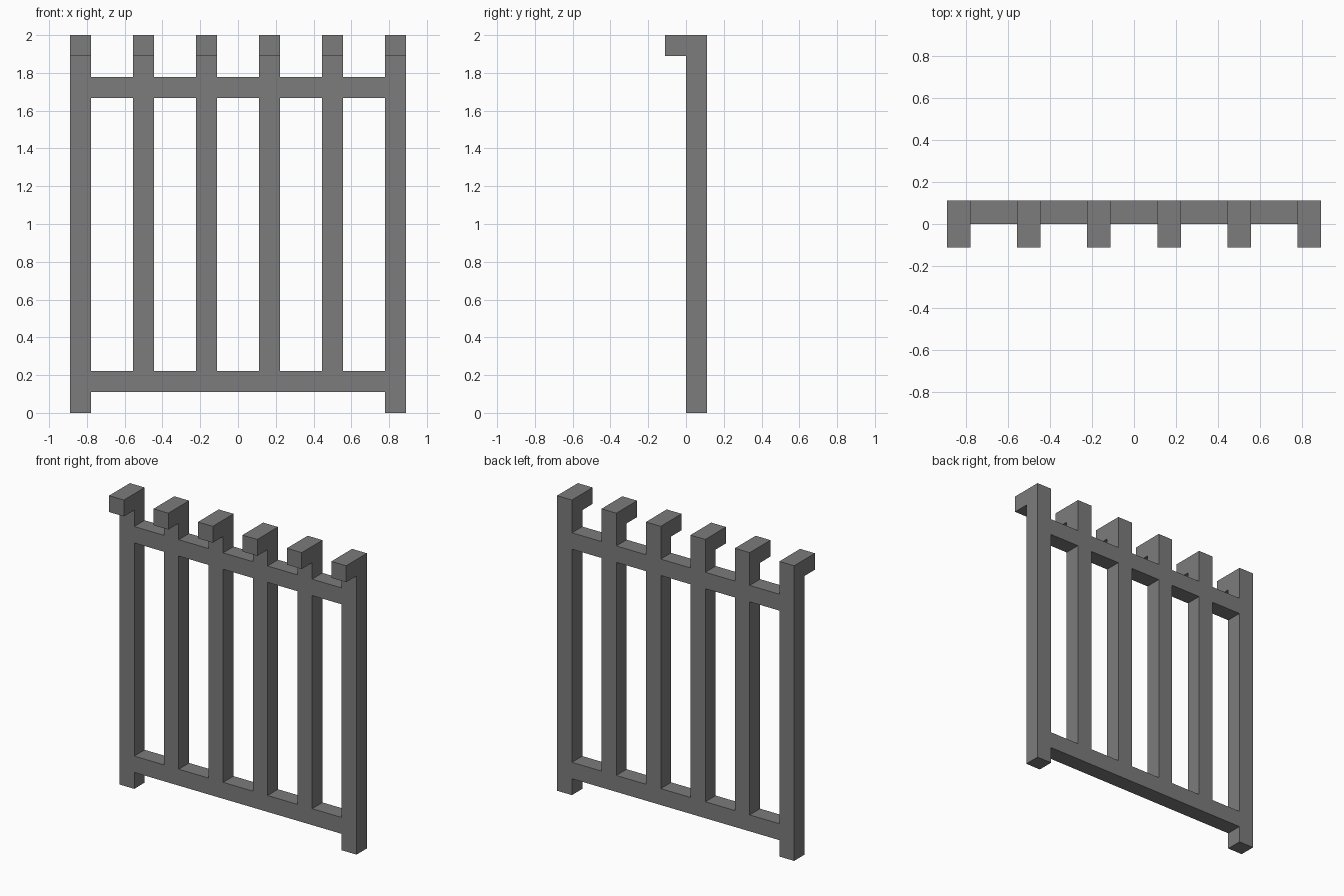
import bpy, bmesh

if "Cube" in bpy.data.objects:
    bpy.data.objects.remove(bpy.data.objects["Cube"])

U = 1 / 9                                   # square bar thickness
CENTERS = [(-5 + 2 * i) / 6 for i in range(6)]

metal = bpy.data.materials.new("dark grey metal")
metal.diffuse_color = (0.2, 0.2, 0.2, 1)
metal.use_nodes = True
metal.node_tree.nodes["Principled BSDF"].inputs["Base Color"].default_value = metal.diffuse_color


def extrude_profile(name, profile, x0, x1, caps=True):
    """Extrude a closed (y, z) profile along x."""
    bm = bmesh.new()
    a = [bm.verts.new((x0, y, z)) for y, z in profile]
    b = [bm.verts.new((x1, y, z)) for y, z in profile]
    n = len(profile)
    for i in range(n):
        j = (i + 1) % n
        bm.faces.new((a[i], a[j], b[j], b[i]))
    if caps:
        bm.faces.new(a)
        bm.faces.new(b[::-1])
        bmesh.ops.recalc_face_normals(bm, faces=bm.faces)
    else:
        bmesh.ops.reverse_faces(bm, faces=bm.faces)
    mesh = bpy.data.meshes.new(name)
    bm.to_mesh(mesh)
    bm.free()
    mesh.materials.append(metal)
    obj = bpy.data.objects.new(name, mesh)
    bpy.context.collection.objects.link(obj)
    return obj


# Hooked bars: the two end posts reach the ground
for i, x in enumerate(CENTERS):
    end = i in (0, 5)
    foot = 0 if end else U
    profile = [(0, foot), (U, foot), (U, 2), (-U, 2), (-U, 2 - U), (0, 2 - U)]
    extrude_profile("end_post" if end else "hooked_bar", profile, x - U / 2, x + U / 2)

# Rails: open-ended segments fitted flush between neighbouring bars
for name, z in (("lower_rail", U), ("upper_rail", 15 * U)):
    profile = [(0, z), (0, z + U), (U, z + U), (U, z)]
    for xa, xb in zip(CENTERS, CENTERS[1:]):
        seg = extrude_profile(name, profile, xa + U / 2, xb - U / 2, caps=False)
        # make sure the first (front) face points to -y
        if seg.data.polygons[0].normal.y > 0:
            seg.data.flip_normals()
